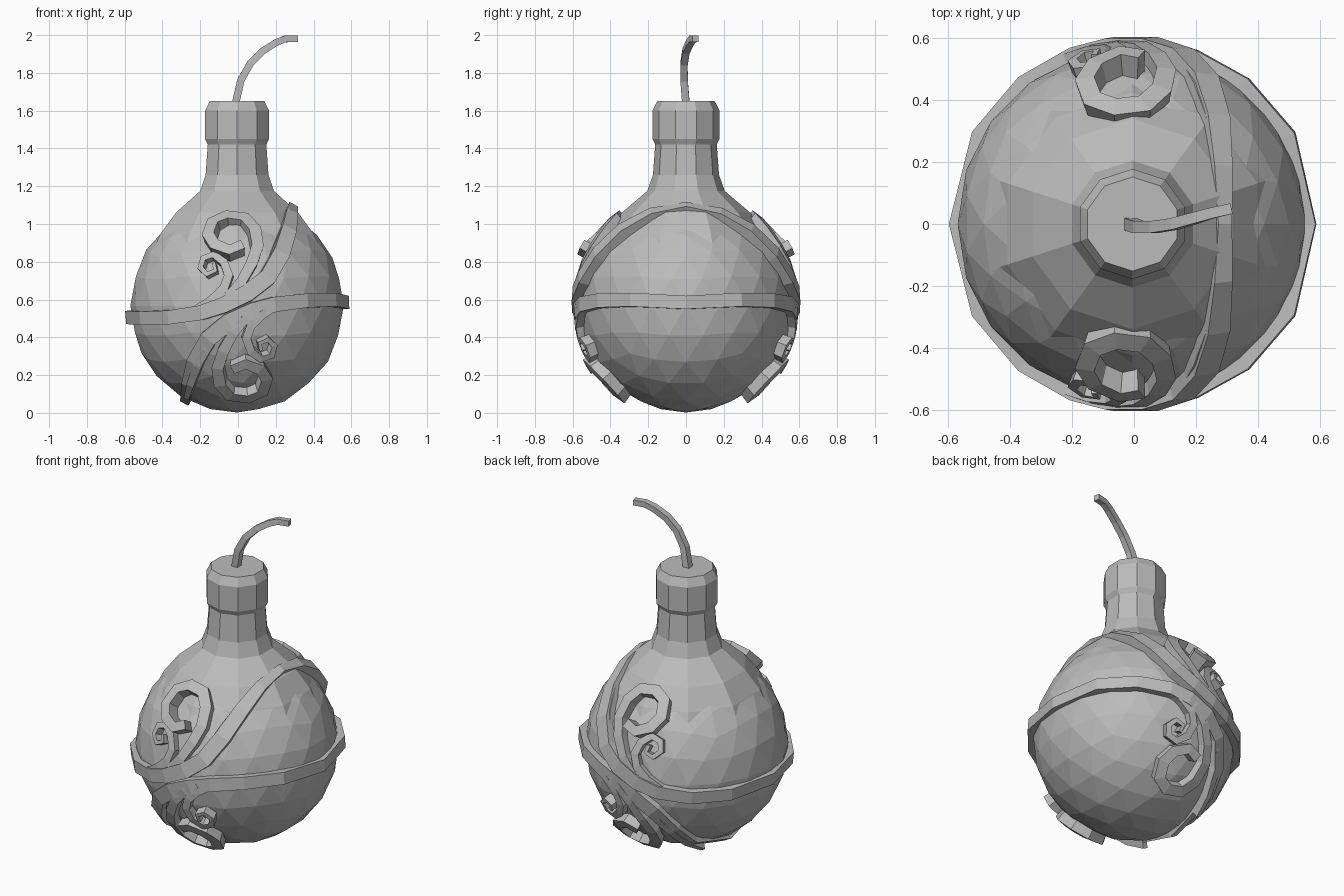
import bpy, bmesh, math
from mathutils import Vector

cube = bpy.data.objects.get("Cube")
if cube:
    bpy.data.objects.remove(cube)

CENTRE = Vector((0, 0, 0.56))
BALL_RADIUS = 0.565

grey = bpy.data.materials.new("plain_grey")
grey.use_nodes = True
grey.diffuse_color = (0.5, 0.5, 0.5, 1)
grey.node_tree.nodes["Principled BSDF"].inputs["Base Color"].default_value = (0.5, 0.5, 0.5, 1)


def finish(name, bm):
    bmesh.ops.recalc_face_normals(bm, faces=bm.faces)
    mesh = bpy.data.meshes.new(name)
    bm.to_mesh(mesh)
    bm.free()
    mesh.materials.append(grey)
    obj = bpy.data.objects.new(name, mesh)
    bpy.context.collection.objects.link(obj)
    return obj


def skin(bm, rings):
    """Join rings of points into a closed tube with capped ends."""
    loops = [[bm.verts.new(p) for p in ring] for ring in rings]
    n = len(loops[0])
    for a, b in zip(loops, loops[1:]):
        for i in range(n):
            j = (i + 1) % n
            bm.faces.new((a[i], a[j], b[j], b[i]))
    bm.faces.new(loops[0])
    bm.faces.new(loops[-1])


def on_shell(x, z, radius):
    """Front-facing point at this x and z on a shell around the ball."""
    dz = z - CENTRE.z
    y = -math.sqrt(max(0, radius ** 2 - x * x - dz * dz))
    return Vector((x, y, dz))


def half_turn(path):
    """The same path turned upside down about the middle of the front."""
    return [(-0.005 - x, 1.122 - z) for x, z in path]


def ribbon(name, path, low, high, widths, meets_mirror=False):
    """Strip hugging the ball, mirrored front to back."""
    count = len(path) - 1
    pts = [on_shell(x, z, low + (high - low) * i / count) for i, (x, z) in enumerate(path)]
    if meets_mirror:
        pts[0].y = pts[-1].y = 0
    rings = []
    for i, p in enumerate(pts):
        normal = p.normalized()
        tangent = pts[min(i + 1, count)] - pts[max(i - 1, 0)]
        if meets_mirror and i in (0, count):
            tangent = Vector((0, -1 if i == 0 else 1, 0))
        k = i / count * (len(widths) - 1)
        a = min(int(k), len(widths) - 2)
        half = (widths[a] + (widths[a + 1] - widths[a]) * (k - a)) / 2
        side = normal.cross(tangent).normalized() * half
        base = normal * (BALL_RADIUS - 0.03)
        rings.append((base - side, p - side, p + side, base + side))
    bm = bmesh.new()
    for mirror in (1, -1):
        skin(bm, [[CENTRE + Vector((v.x, v.y * mirror, v.z)) for v in ring] for ring in rings])
    return finish(name, bm)


# Faceted round body
bm = bmesh.new()
bmesh.ops.create_icosphere(bm, subdivisions=3, radius=BALL_RADIUS)
bmesh.ops.translate(bm, verts=bm.verts, vec=(-0.005, 0, BALL_RADIUS + 0.002))
finish("body", bm)

# Ten-sided neck with a flared shoulder and a thick rim
profile = [(0.47, 0.86), (0.425, 0.95), (0.34, 1.06), (0.205, 1.175), (0.175, 1.26),
           (0.163, 1.42), (0.178, 1.45), (0.178, 1.6), (0.152, 1.65)]
angles = [math.pi / 2 + math.tau * i / 10 for i in range(10)]
bm = bmesh.new()
skin(bm, [[Vector((r * math.cos(a) - 0.005, r * math.sin(a), z)) for a in angles]
          for r, z in profile])
finish("neck", bm)

# Bent square fuse
fuse = [(-0.015, 0, 1.63), (0.015, -0.01, 1.76), (0.065, -0.01, 1.85), (0.13, 0, 1.915),
        (0.2, 0.02, 1.96), (0.25, 0.035, 1.98), (0.315, 0.05, 1.98)]
fuse = [Vector(p) for p in fuse]
rings = []
for i, p in enumerate(fuse):
    along = (fuse[min(i + 1, len(fuse) - 1)] - fuse[max(i - 1, 0)]).normalized()
    across = along.cross(Vector((0, 1, 0))).normalized()
    up = along.cross(across)
    h = 0.02 - 0.0005 * i
    rings.append([p + across * h * s + up * h * c
                  for s, c in ((-1, -1), (1, -1), (1, 1), (-1, 1))])
bm = bmesh.new()
skin(bm, rings)
finish("fuse", bm)

# Bands around the middle, one sweeping over the ball and one under it
band_widths = (0.07, 0.075, 0.09, 0.09, 0.05)
ribbon("upper_band",
       [(-0.595, 0.505), (-0.52, 0.5), (-0.37, 0.505), (-0.2, 0.53), (-0.08, 0.57),
        (0.05, 0.635), (0.16, 0.72), (0.235, 0.85), (0.275, 0.98), (0.29, 1.07), (0.295, 1.105)],
       0.6, 0.618, band_widths, True)
ribbon("lower_band",
       [(0.588, 0.585), (0.52, 0.6), (0.37, 0.595), (0.2, 0.575), (0.08, 0.54),
        (-0.05, 0.48), (-0.16, 0.39), (-0.235, 0.26), (-0.27, 0.14), (-0.285, 0.05)],
       0.6, 0.595, band_widths, True)

# Pointed leaves and curls, above and below the bands
leaf = [(0.12, 0.735), (0.17, 0.79), (0.215, 0.88), (0.25, 0.98), (0.27, 1.05)]
large_curl = [(-0.13, 0.56), (-0.05, 0.62), (0.02, 0.7), (0.075, 0.8), (0.105, 0.89),
              (0.09, 0.98), (0.035, 1.04), (-0.06, 1.052), (-0.135, 1.02), (-0.16, 0.95),
              (-0.125, 0.895), (-0.045, 0.865), (0.025, 0.895)]
small_curl = [(-0.22, 0.55), (-0.14, 0.6), (-0.075, 0.66), (-0.05, 0.73), (-0.075, 0.8),
              (-0.13, 0.84), (-0.185, 0.82), (-0.2, 0.77), (-0.165, 0.735), (-0.12, 0.755),
              (-0.13, 0.795)]
for place, turn, head in (("upper", list, 0.645), ("lower", half_turn, 0.615)):
    ribbon(place + "_leaf", turn(leaf), 0.588, 0.605, (0.01, 0.05, 0.03))
    ribbon(place + "_large_curl", turn(large_curl), 0.595, head,
           (0.04, 0.06, 0.07, 0.065, 0.055))
    ribbon(place + "_small_curl", turn(small_curl), 0.595, 0.61,
           (0.04, 0.05, 0.04, 0.03, 0.02))
